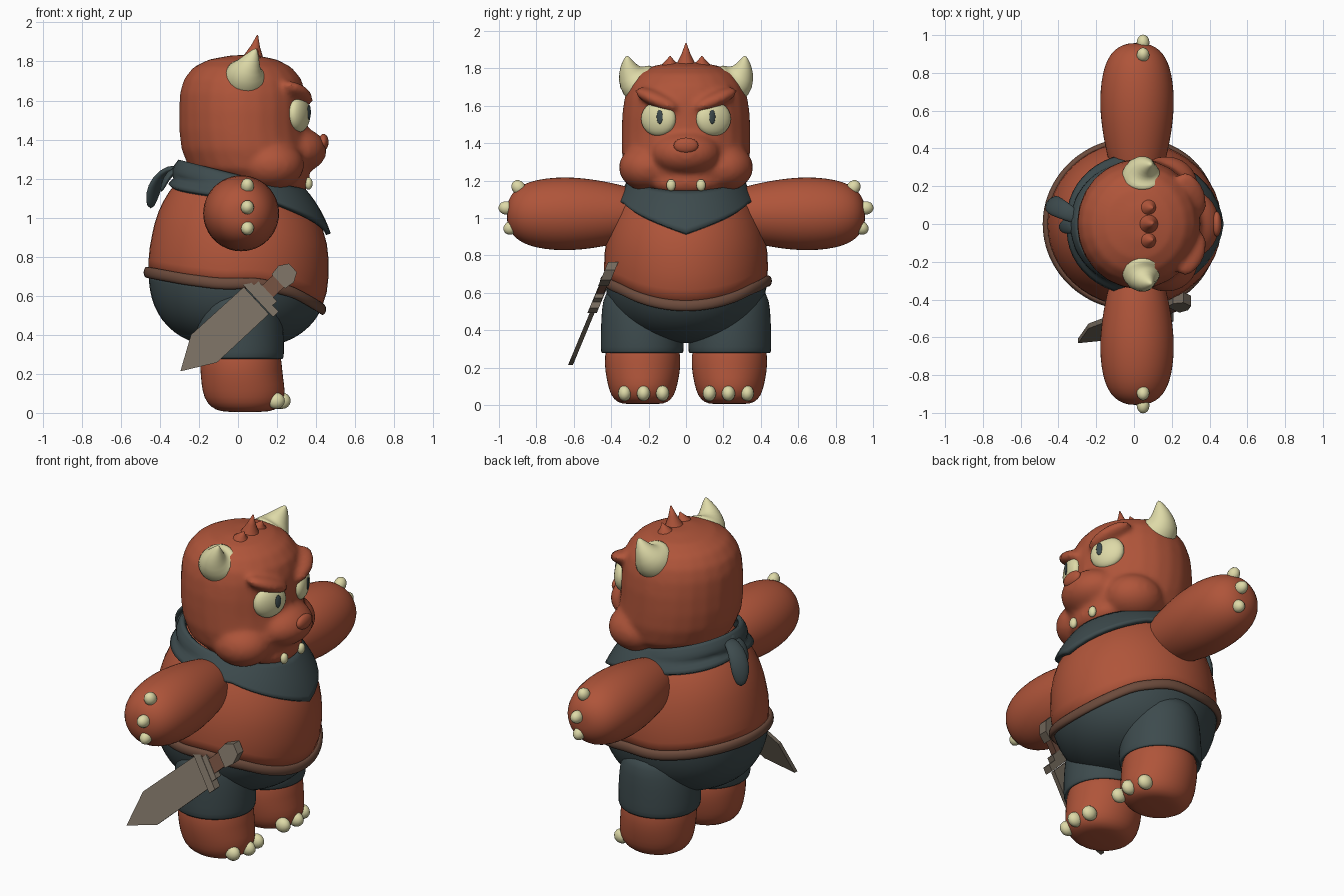
import bpy, bmesh
from math import sin, cos, pi, sqrt, hypot
from mathutils import Vector, Matrix, Euler

if "Cube" in bpy.data.objects:
    bpy.data.objects.remove(bpy.data.objects["Cube"])


def material(name, r, g, b):
    m = bpy.data.materials.new(name)
    m.use_nodes = True
    m.diffuse_color = (r, g, b, 1)
    m.node_tree.nodes["Principled BSDF"].inputs["Base Color"].default_value = (r, g, b, 1)
    return m


SKIN = material("rust skin", 0.43, 0.09, 0.042)
CREAM = material("cream horn", 0.73, 0.70, 0.39)
CLOTH = material("dark slate cloth", 0.047, 0.07, 0.075)
LEATHER = material("brown leather", 0.15, 0.07, 0.045)
STEEL = material("dull steel", 0.18, 0.147, 0.112)


def finish(name, bm, mat, smooth=True, subsurf=0):
    bmesh.ops.recalc_face_normals(bm, faces=bm.faces)
    me = bpy.data.meshes.new(name)
    for f in bm.faces:
        f.smooth = smooth
    bm.to_mesh(me)
    bm.free()
    me.materials.append(mat)
    ob = bpy.data.objects.new(name, me)
    bpy.context.collection.objects.link(ob)
    if subsurf:
        mod = ob.modifiers.new("subdivide", 'SUBSURF')
        mod.levels = mod.render_levels = subsurf
    return ob


def add_rings(bm, rings, cap=True, loop=False):
    """Skin a list of closed rings of points."""
    vs = [[bm.verts.new(p) for p in ring] for ring in rings]
    n = len(vs[0])
    for a, b in zip(vs, vs[1:] + vs[:1] if loop else vs[1:]):
        for i in range(n):
            j = (i + 1) % n
            bm.faces.new((a[i], a[j], b[j], b[i]))
    if cap and not loop:
        bm.faces.new(vs[0])
        bm.faces.new(vs[-1])
    return bm


def ellipse(c, rx, ry, axis=(0, 0, 1), n=24):
    q = Vector(axis).to_track_quat('Z', 'Y').to_matrix()
    return [Vector(c) + q @ Vector((rx * cos(2 * pi * i / n), ry * sin(2 * pi * i / n), 0))
            for i in range(n)]


def tube_rings(points, radii, flat=1.0, n=16):
    pts = [Vector(p) for p in points]
    last = len(pts) - 1
    return [ellipse(p, r, r * flat, pts[min(i + 1, last)] - pts[max(i - 1, 0)], n)
            for i, (p, r) in enumerate(zip(pts, radii))]


def add_ball(bm, c, r, rot=(0, 0, 0), seg=24):
    m = Matrix.LocRotScale(Vector(c), Euler(rot), Vector(r))
    bmesh.ops.create_uvsphere(bm, u_segments=seg, v_segments=seg // 2, radius=1, matrix=m)
    return bm


def ball(name, mat, c, r, rot=(0, 0, 0), seg=24):
    return finish(name, add_ball(bmesh.new(), c, r, rot, seg), mat)


def interp(table, t):
    for (a, va), (b, vb) in zip(table, table[1:]):
        if t <= b:
            return va + (vb - va) * (t - a) / (b - a)
    return table[-1][1]


# Round belly surface, shared by torso, shorts, belt and scarf
def belly(th, z, out=0.0):
    if z > 0.75:
        k = sqrt(max(0, 1 - ((z - 0.75) / 0.56) ** 2))
    else:
        k = max(0, 1 - ((0.75 - z) / 0.42) ** 2.5) ** 0.4
    cx = 0.003 - 0.08 * max(0, z - 0.9)
    return Vector((cx + (0.462 * k + out) * cos(th), (0.438 * k + out) * sin(th), z))


def waist(th):
    return interp([(-1, .72), (-.6, .685), (-.2, .66), (.2, .665), (.6, .62), (1, .53)], cos(th))


N = 48
angles = [2 * pi * i / N for i in range(N)]


def belly_part(name, mat, end):
    rings = []
    for k in range(15):
        v = sin(k / 14 * pi / 2)
        rings.append([belly(t, waist(t) + (end - waist(t)) * v) for t in angles])
    finish(name, add_rings(bmesh.new(), rings), mat)


belly_part("torso", SKIN, 1.30)
belly_part("shorts_seat", CLOTH, 0.332)

# Belt
rings = []
for t in angles:
    c = belly(t, waist(t), 0.008)
    side = Vector((cos(t), sin(t), 0))
    rings.append([c + side * 0.02 * cos(a * pi / 4) + Vector((0, 0, 0.032 * sin(a * pi / 4)))
                  for a in range(8)])
finish("belt", add_rings(bmesh.new(), rings, loop=True), LEATHER, subsurf=1)

# Neck scarf with a pointed front
rings = []
for k in range(9):
    ring = []
    for t in angles:
        a = min(t, 2 * pi - t)
        low = interp([(0, 0.915), (1.05, 1.075), (pi, 1.17)], a)
        top = 1.215 - 0.075 * cos(t)
        v = k / 8
        z = top + (low - top) * v
        p = belly(t, z, 0.02)
        want = 0.285 + 0.03 * sin(v * pi)
        r = hypot(p.x, p.y)
        if r < want:
            p.x, p.y = want * cos(t) - 0.01, want * sin(t)
        ring.append(p)
    rings.append(ring)
scarf = finish("neck_scarf", add_rings(bmesh.new(), rings, cap=False), CLOTH)
solid = scarf.modifiers.new("thickness", 'SOLIDIFY')
solid.thickness, solid.offset = 0.025, 0

# Scarf knot and tails
ball("scarf_knot", CLOTH, (-0.30, 0.01, 1.24), (0.035, 0.05, 0.045))
tails = {
    "long_scarf_tail": ([(-.28, .02, 1.25), (-.35, .06, 1.255), (-.41, .09, 1.20),
                         (-.44, .11, 1.12), (-.448, .12, 1.045)], (.03, .045, .055, .055, .02)),
    "short_scarf_tail": ([(-.28, 0, 1.24), (-.33, -.01, 1.245), (-.37, -.015, 1.20),
                          (-.395, -.02, 1.13)], (.03, .04, .042, .015)),
}
for name, (pts, radii) in tails.items():
    finish(name, add_rings(bmesh.new(), tube_rings(pts, radii, 0.45)), CLOTH, subsurf=1)

# Head: skull, muzzle, cheeks and brows fused into one soft surface
bm = bmesh.new()
skull = [(1.14, .08, .30, .16), (1.18, -.14, .35, .27), (1.25, -.25, .37, .325),
         (1.35, -.29, .37, .345), (1.45, -.302, .355, .345), (1.55, -.302, .35, .342),
         (1.64, -.298, .345, .33), (1.71, -.277, .325, .308), (1.77, -.23, .275, .262),
         (1.81, -.15, .20, .185), (1.832, -.03, .09, .08)]
add_rings(bm, [ellipse(((b + f) / 2, 0, z), (f - b) / 2, r) for z, b, f, r in skull])
add_ball(bm, (0.28, 0, 1.345), (0.175, 0.19, 0.125))
add_ball(bm, (0.25, 0, 1.19), (0.12, 0.19, 0.08))
for s in (-1, 1):
    add_ball(bm, (0.17, s * 0.20, 1.27), (0.17, 0.16, 0.13))
    add_ball(bm, (0.30, s * 0.155, 1.635), (0.075, 0.135, 0.042), (s * 0.38, 0, s * 0.42))
head = finish("head", bm, SKIN)
remesh = head.modifiers.new("fuse", 'REMESH')
remesh.mode, remesh.voxel_size, remesh.use_smooth_shade = 'VOXEL', 0.016, True
soften = head.modifiers.new("soften", 'SMOOTH')
soften.factor, soften.iterations = 0.5, 7

ball("nose", SKIN, (0.438, 0, 1.387), (0.026, 0.066, 0.042))

# Tuft on the crown
for y, tip, r in ((0, 1.935, .05), (-.085, 1.865, .04), (.085, 1.865, .04)):
    pts = [(.075, y, 1.78), (.08, y, 1.825), (.09, y, (1.825 + tip) / 2), (.1, y, tip)]
    finish("crown_tuft", add_rings(bmesh.new(), tube_rings(pts, (r * 1.5, r, r * .45, .003))), SKIN)

for s, side in ((-1, "right"), (1, "left")):
    # Eye and pupil, turned outward
    yaw = s * 0.42
    turn = Matrix.Rotation(yaw, 3, 'Z')
    eye = Vector((0.312, s * 0.147, 1.53))
    ball(side + "_eye", CREAM, eye, (0.047, 0.1, 0.093), (0, 0, yaw))
    ball(side + "_pupil", CLOTH, eye + turn @ Vector((0.045, -s * 0.027, 0.01)),
         (0.006, 0.018, 0.038), (0, 0, yaw), 16)
    ball(side + "_tooth", CREAM, (0.362, s * 0.08, 1.175), (0.02, 0.025, 0.032), seg=16)

    # Horn
    pts = [(.04, s * .20, 1.70), (.04, s * .255, 1.72), (.045, s * .29, 1.75),
           (.06, s * .305, 1.79), (.08, s * .313, 1.835), (.092, s * .316, 1.867)]
    finish(side + "_horn", add_rings(bmesh.new(), tube_rings(
        pts, (.118, .115, .092, .06, .03, .006))), CREAM, subsurf=1)

    # Arm and finger claws
    arm = [(.2, .11), (.3, .143), (.4, .168), (.5, .186), (.6, .197), (.7, .197), (.8, .184),
           (.87, .16), (.92, .125), (.95, .075), (.958, .03)]
    finish(side + "_arm", add_rings(bmesh.new(), [
        ellipse((.016, s * y, 1.022), r, r, (0, s, 0)) for y, r in arm]), SKIN, subsurf=1)
    for y, z, tilt in ((.895, 1.162, .9), (.96, 1.053, .1), (.935, .948, -.5)):
        ball(side + "_finger_claw", CREAM, (.048, s * y, z), (.034, .043, .036),
             (s * tilt, 0, 0), 16)

    # Shorts leg
    cuff = [(.31, .205, .195), (.272, .215, .212), (.278, .228, .224), (.34, .228, .224),
            (.45, .224, .222), (.56, .205, .215), (.64, .17, .18)]
    finish(side + "_shorts_leg", add_rings(bmesh.new(), [
        ellipse((.01, s * .234, z), rx, ry) for z, rx, ry in cuff]), CLOTH, subsurf=1)

    # Leg and foot
    leg = [(.004, .035, .09, .09), (.012, .04, .155, .135), (.05, .035, .198, .172),
           (.11, .03, .215, .188), (.18, .02, .212, .202), (.25, .015, .212, .206),
           (.38, .01, .2, .19)]
    finish(side + "_leg", add_rings(bmesh.new(), [
        ellipse((cx, s * .232, z), rx, ry) for z, cx, rx, ry in leg]), SKIN, subsurf=1)
    for y, x in ((.125, .21), (.227, .225), (.328, .195)):
        ball(side + "_toe_claw", CREAM, (x, s * y, .062), (.045, .036, .042), seg=16)


# Short sword leaning off the right hip: outlines in (along blade, across)
def sword_part(name, mat, outline, thick):
    bm = bmesh.new()
    rings = []
    for h in (-thick / 2, thick / 2):
        ring = []
        for u, v in outline:
            x, z = .09 - .73 * u - .68 * v, .565 - .68 * u + .73 * v
            ring.append((x, -.395 + .415 * (z - .75) + h, z))
        rings.append(ring)
    finish(name, add_rings(bm, rings), mat, smooth=False)


def bar(u0, u1, w):
    return [(u0, -w), (u1, -w), (u1, w), (u0, w)]


sword_part("sword_blade", STEEL, [(-.01, -.09), (.355, -.09), (.523, .005), (.355, .105), (-.01, .1)], .026)
sword_part("sword_guard", STEEL, bar(-.055, -.015, .115), .05)
sword_part("sword_collar", STEEL, bar(-.085, -.05, .07), .045)
sword_part("sword_grip", LEATHER, bar(-.165, -.08, .042), .04)
sword_part("sword_pommel", STEEL, [(-.16, -.05), (-.16, .05), (-.215, .058), (-.262, .03),
                                   (-.262, -.03), (-.215, -.058)], .055)
